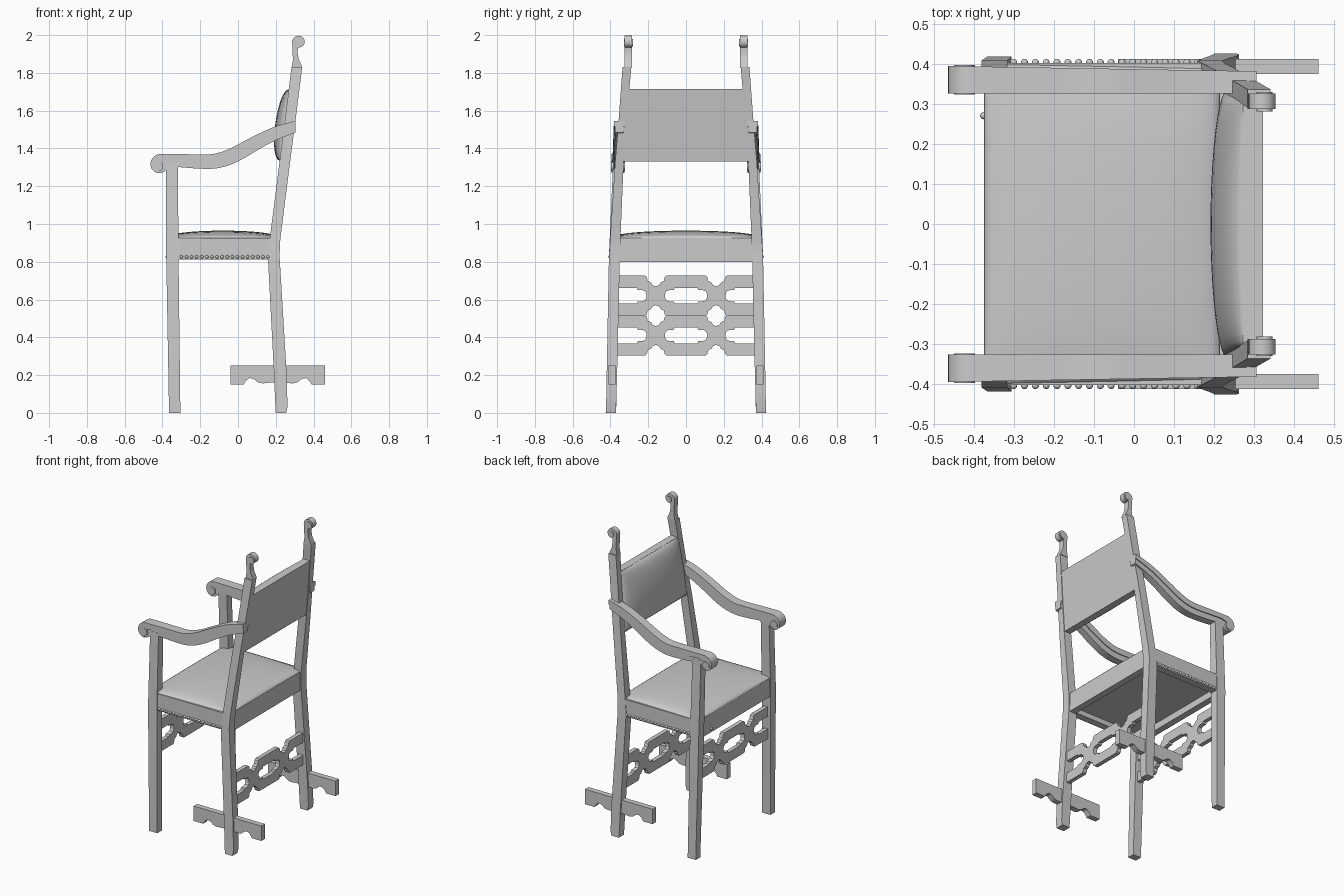
import bpy, bmesh, math

if "Cube" in bpy.data.objects:
    bpy.data.objects.remove(bpy.data.objects["Cube"])

wood = bpy.data.materials.new("plain_grey")
wood.diffuse_color = (0.6, 0.6, 0.6, 1)
wood.use_nodes = True
wood.node_tree.nodes["Principled BSDF"].inputs["Base Color"].default_value = wood.diffuse_color


def finish(name, bm, mirror=False, angle=30):
    """Turn a bmesh into a named object, optionally mirrored across y."""
    bmesh.ops.recalc_face_normals(bm, faces=bm.faces)
    me = bpy.data.meshes.new(name)
    bm.to_mesh(me)
    bm.free()
    me.materials.append(wood)
    me.shade_smooth()
    me.set_sharp_from_angle(angle=math.radians(angle))
    ob = bpy.data.objects.new(name, me)
    bpy.context.collection.objects.link(ob)
    if mirror:
        m = ob.modifiers.new("mirror", 'MIRROR')
        m.use_axis = (False, True, False)
        m.use_mirror_merge = False
    return ob


def skin(bm, rings):
    """Join rings of points into a closed solid."""
    vs = [[bm.verts.new(p) for p in r] for r in rings]
    n = len(vs[0])
    for a, b in zip(vs, vs[1:]):
        for i in range(n):
            bm.faces.new((a[i], a[(i + 1) % n], b[(i + 1) % n], b[i]))
    bm.faces.new(vs[0])
    bm.faces.new(vs[-1])


def post(name, rows):
    """Square post from rows of z, x0, x1, y0, y1, on both sides."""
    bm = bmesh.new()
    skin(bm, [[(a, c, z), (b, c, z), (b, d, z), (a, d, z)] for z, a, b, c, d in rows])
    return finish(name, bm, True)


def prism(name, pts, y0, y1, k0=0, k1=0, angle=30):
    """Side profile (x, z) thickened in y, with a linear taper along x."""
    bm = bmesh.new()
    skin(bm, [[(x, y0 + k0 * (x + .46), z) for x, z in pts],
              [(x, y1 + k1 * (x + .46), z) for x, z in pts]])
    return finish(name, bm, True, angle)


def box(name, x0, x1, y0, y1, z0, z1, mirror=False):
    bm = bmesh.new()
    skin(bm, [[(x0, y0, z), (x1, y0, z), (x1, y1, z), (x0, y1, z)] for z in (z0, z1)])
    return finish(name, bm, mirror)


def circle(cx, cz, r, n=24):
    return [(cx + r * math.cos(i * math.tau / n), cz + r * math.sin(i * math.tau / n)) for i in range(n)]


def spline(pts, steps=5):
    """Catmull-Rom smoothing of a short list of tuples."""
    p = [pts[0]] + pts + [pts[-1]]
    out = []
    for a, b, c, d in zip(p, p[1:], p[2:], p[3:]):
        for s in range(steps):
            t = s / steps
            out.append(tuple(.5 * (2 * q + (r - o) * t + (2 * o - 5 * q + 4 * r - e) * t * t
                             + (3 * q - o - 3 * r + e) * t ** 3) for o, q, r, e in zip(a, b, c, d)))
    return out + [pts[-1]]


# Legs and raked back posts
post("front_leg", [(0, -.365, -.305, .37, .418), (.83, -.38, -.315, .352, .408),
                   (1.32, -.38, -.318, .335, .386)])
post("back_post", [(0, .2, .255, .37, .425), (.03, .198, .262, .37, .423),
                   (.2, .191, .258, .365, .42), (.83, .158, .22, .35, .408),
                   (.92, .168, .224, .347, .402), (1.33, .22, .276, .33, .375),
                   (1.53, .246, .302, .315, .358), (1.83, .283, .34, .29, .336)])

# Carved scroll finials
neck = [(.283, 1.825), (.34, 1.825), (.337, 1.84), (.322, 1.87), (.315, 1.91), (.318, 1.935)]
curl = [(.322 + r * math.cos(a), 1.963 + r * math.sin(a)) for r, a in
        ((.029 + .008 * i / 16, math.radians(-80 + 280 * i / 16)) for i in range(17))]
prism("finial", neck + curl + [(.289, 1.9), (.291, 1.87)], .287, .325)
prism("finial_boss", circle(.326, 1.96, .02, 16), .281, .329)

# Curved arms with a stepped edge and front scroll
arm = spline([(-.415, 1.37, 1.31), (-.32, 1.37, 1.302), (-.22, 1.369, 1.294), (-.13, 1.371, 1.293),
              (-.05, 1.396, 1.31), (.03, 1.437, 1.347), (.11, 1.478, 1.395), (.2, 1.517, 1.443),
              (.305, 1.546, 1.484)])
spiral = [(-.413 + r * math.cos(a), 1.313 + r * math.sin(a)) for r, a in
          ((.057 - .018 * i / 20, math.radians(90 + 245 * i / 20)) for i in range(1, 21))]
top = [(x, t) for x, t, b in arm]
low = [(x, b) for x, t, b in arm if x > -.37]
mid = [(x, .5 * (t + b)) for x, t, b in arm if x > -.375]
prism("arm", top[::-1] + spiral + low, .332, .387, .0, -.015)
prism("arm_top_band", top[::-1] + spiral[:14] + [(-.413, 1.325)] + mid, .326, .394, .0, -.017)
prism("arm_scroll_boss", circle(-.423, 1.306, .026), .323, .396)

# Seat frame
box("side_seat_rail", -.35, .19, .355, .402, .812, .925, True)
box("front_seat_rail", -.374, -.33, -.375, .375, .80, .925)
box("back_seat_rail", .17, .215, -.37, .37, .80, .925)
box("seat_board", -.35, .19, -.37, .37, .845, .9)


def dome(name, place, n=20):
    """Pillow surface; place(u, v, h) gives a point, h runs 0 at the rim to 1."""
    bm = bmesh.new()
    g = []
    for i in range(n + 1):
        row = []
        for j in range(n + 1):
            u = math.sin((i / n - .5) * math.pi)
            v = math.sin((j / n - .5) * math.pi)
            h = (max(0, 1 - u * u) * max(0, 1 - v * v)) ** .4
            row.append(bm.verts.new(place(u, v, h)))
        g.append(row)
    for i in range(n):
        for j in range(n):
            bm.faces.new((g[i][j], g[i + 1][j], g[i + 1][j + 1], g[i][j + 1]))
    rim = g[0] + [r[-1] for r in g[1:]] + g[-1][-2::-1] + [r[0] for r in g[-2:0:-1]]
    bm.faces.new(rim)
    return finish(name, bm, angle=50)


# Upholstered seat and back
dome("seat_cushion", lambda u, v, h: (-.08 + .294 * u, (.394 - .006 * u) * v, .923 + .042 * h))


def back_point(u, v, h):
    z = 1.525 + .19 * u
    half = .333 - .07 * (z - 1.33)
    return (.228 + .128 * (z - 1.33) - .056 * h, half * v, z)


dome("back_cushion", back_point)
bm = bmesh.new()
skin(bm, [[(a, -w, z), (b, -w, z), (b, w, z), (a, w, z)] for z, a, b, w in
          ((1.33, .226, .272, .336), (1.715, .272, .322, .308))])
finish("back_panel", bm)

# Upholstery nails
bm = bmesh.new()
spots = [(-.3 + .027 * i, s * .403, .826) for i in range(18) for s in (-1, 1)] + [(-.375, .27, .826)]
for p in spots:
    r = bmesh.ops.create_icosphere(bm, subdivisions=2, radius=.009)
    bmesh.ops.translate(bm, verts=r["verts"], vec=p)
finish("upholstery_nails", bm, angle=60)


# Pierced fretwork stretchers, cut as a filled outline with holes
def fretwork(name, x, z):
    cu = bpy.data.curves.new(name, 'CURVE')
    cu.dimensions = '2D'
    cu.fill_mode = 'BOTH'
    cu.extrude = .014

    def loop(pts):
        s = cu.splines.new('POLY')
        s.points.add(len(pts) - 1)
        for q, (a, b) in zip(s.points, pts):
            q.co = (a, b, 0, 1)
        s.use_cyclic_u = True

    right = [(.102, .107), (.112, .1), (.118, .078), (.135, .07), (.143, .056), (.16, .05),
             (.177, .056), (.185, .07), (.202, .078), (.208, .1), (.218, .107), (.378, .107)]
    upper = [(-a, b) for a, b in right[::-1]] + right
    loop(upper + [(a, -b) for a, b in upper[::-1]])
    q = [(.11, .012), (.103, .024), (.088, .03), (.065, .03), (.06, .042)]
    half = q + [(-a, b) for a, b in q[::-1]]
    hole = half + [(-a, -b) for a, b in half[::-1][::-1]][::1]
    for c in (-.32, 0, .32):
        loop([(max(-.365, min(.365, c + a)), b) for a, b in hole])
    tmp = bpy.data.objects.new(name, cu)
    bpy.context.collection.objects.link(tmp)
    me = bpy.data.meshes.new_from_object(tmp.evaluated_get(bpy.context.evaluated_depsgraph_get()))
    bpy.data.objects.remove(tmp)
    bm = bmesh.new()
    bm.from_mesh(me)
    bmesh.ops.remove_doubles(bm, verts=bm.verts, dist=1e-5)
    for v in bm.verts:
        a, b, c = v.co
        v.co = (x + c, a, z + b)
    finish(name, bm)


fretwork("front_fretwork", -.342, .62)
fretwork("back_fretwork", .215, .41)

# Shaped floor rails
h = [(-.25, .25), (-.25, .15), (-.18, .15), (-.168, .17), (-.15, .184), (-.13, .182),
     (-.105, .162), (-.08, .156), (-.04, .16)]
prism("floor_rail", [(.21 + a, b) for a, b in h] + [(.21 - a, b) for a, b in h[::-1]], .374, .411)
